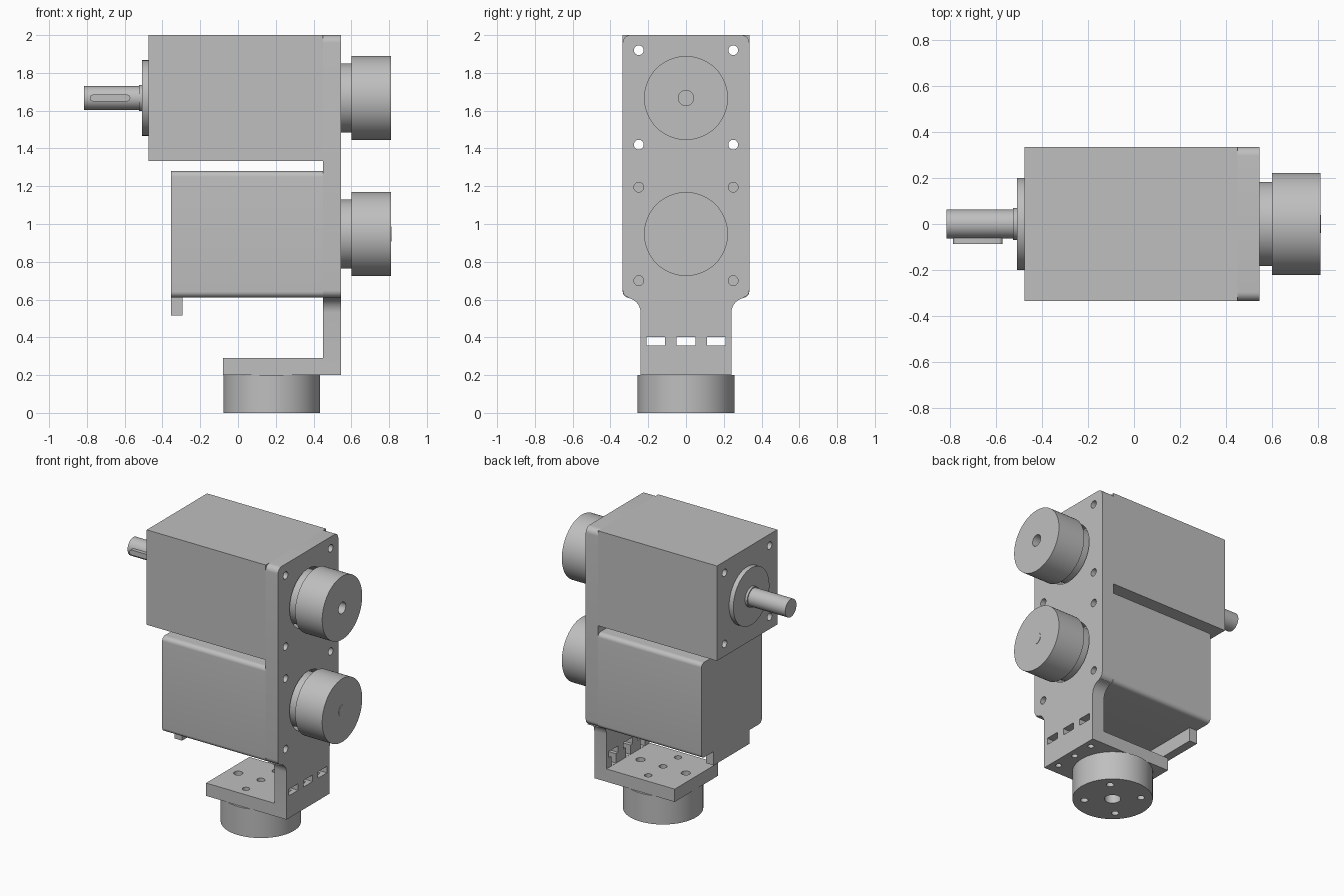
import bpy, bmesh
from math import pi, cos, sin, radians
from mathutils import Matrix

cube = bpy.data.objects.get("Cube")
if cube:
    bpy.data.objects.remove(cube)

grey = bpy.data.materials.new("light grey metal")
grey.use_nodes = True
colour = (0.52, 0.52, 0.52, 1)
grey.diffuse_color = colour
grey.node_tree.nodes["Principled BSDF"].inputs["Base Color"].default_value = colour

UPPER, LOWER = 1.667, 0.947      # axis heights
FOOT_X = 0.178                   # axis of the round base


def finish(name, bm):
    bmesh.ops.recalc_face_normals(bm, faces=bm.faces)
    mesh = bpy.data.meshes.new(name)
    bm.to_mesh(mesh)
    bm.free()
    mesh.materials.append(grey)
    ob = bpy.data.objects.new(name, mesh)
    bpy.context.collection.objects.link(ob)
    return ob


def box(name, x, y, z):
    bm = bmesh.new()
    bmesh.ops.create_cube(bm, size=1)
    for v in bm.verts:
        for i, (lo, hi) in enumerate((x, y, z)):
            v.co[i] = lo if v.co[i] < 0 else hi
    return finish(name, bm)


def cylinder(name, axis, span, centre, radius, sides=64):
    """Cylinder along 'X' (centre is y, z) or 'Z' (centre is x, y)."""
    bm = bmesh.new()
    bmesh.ops.create_cone(bm, cap_ends=True, segments=sides, radius1=radius,
                          radius2=radius, depth=span[1] - span[0])
    mid = sum(span) / 2
    if axis == 'X':
        m = Matrix.Translation((mid, *centre)) @ Matrix.Rotation(pi / 2, 4, 'Y')
    else:
        m = Matrix.Translation((*centre, mid))
    bm.transform(m)
    return finish(name, bm)


def extrude(name, points, direction):
    bm = bmesh.new()
    face = bm.faces.new([bm.verts.new(p) for p in points])
    new = bmesh.ops.extrude_face_region(bm, geom=[face])["geom"]
    bmesh.ops.translate(bm, vec=direction,
                        verts=[g for g in new if isinstance(g, bmesh.types.BMVert)])
    return finish(name, bm)


def arc(cx, cy, r, start, end, steps=8):
    angles = [radians(start + (end - start) * i / steps) for i in range(steps + 1)]
    return [(cx + r * cos(a), cy + r * sin(a)) for a in angles]


def cut(ob, cutters):
    for c in cutters:
        mod = ob.modifiers.new("cut", 'BOOLEAN')
        mod.operation = 'DIFFERENCE'
        mod.solver = 'EXACT'
        mod.object = c
    bpy.context.view_layer.update()
    result = bpy.data.meshes.new_from_object(
        ob.evaluated_get(bpy.context.evaluated_depsgraph_get()))
    ob.modifiers.clear()
    ob.data = result
    for c in cutters:
        bpy.data.objects.remove(c)


def screw_holes(span, heights):
    return [cylinder("cutter", 'X', span, (y, z), 0.026, 24)
            for y in (-0.25, 0.25) for z in heights]


# Upright plate: rounded head with a narrower neck
half = (arc(0.295, 1.96, 0.04, 90, 0) + arc(0.295, 0.65, 0.04, 0, -90)
        + arc(0.32, 0.53, 0.08, 90, 180) + [(0.24, 0.2)])
outline = half + [(-y, z) for y, z in reversed(half)]
plate = extrude("upright_plate", [(0.45, y, z) for y, z in outline], (0.095, 0, 0))
cutters = screw_holes((0.4, 0.6), (1.92, 1.42, 1.195, 0.70))
cutters += [cylinder("cutter", 'X', (0.4, 0.6), (0, z), 0.205) for z in (UPPER, LOWER)]
for y in (-0.16, 0, 0.16):
    # Nut slot, its narrow channel and the screw hole from below
    cutters += [box("cutter", (0.4, 0.6), (y - 0.05, y + 0.05), (0.357, 0.403)),
                box("cutter", (0.4, 0.51), (y - 0.025, y + 0.025), (0.291, 0.38)),
                cylinder("cutter", 'Z', (0.15, 0.37), (0.493, y), 0.02, 20)]
cut(plate, cutters)

# Horizontal foot with mounting holes
foot = box("bracket_foot", (-0.08, 0.45), (-0.24, 0.24), (0.2, 0.29))
spots = [(0, 0, 0.026), (0.176, 0, 0.03), (-0.176, 0, 0.03),
         (0, 0.165, 0.024), (0, -0.165, 0.024)]
cut(foot, [cylinder("cutter", 'Z', (0.15, 0.35), (FOOT_X + x, y), r, 24)
           for x, y, r in spots])

# Round base with a centre bore and four screw holes
base = cylinder("round_base", 'Z', (0, 0.2), (FOOT_X, 0), 0.256, 96)
cut(base, [cylinder("cutter", 'Z', (-0.1, 0.15), (FOOT_X, 0), 0.052, 32)]
    + [cylinder("cutter", 'Z', (-0.1, 0.12), (FOOT_X + x, y), 0.024, 24)
       for x in (-0.128, 0.128) for y in (-0.128, 0.128)])

# Upper motor housing
upper = box("upper_motor", (-0.475, 0.45), (-0.335, 0.335), (1.333, 2))
cut(upper, screw_holes((-0.6, 0.6), (1.92, 1.42)))
flange = cylinder("upper_flange", 'X', (-0.508, -0.475), (0, UPPER), 0.2, 96)
collar = cylinder("shaft_collar", 'X', (-0.525, -0.508), (0, UPPER), 0.07)
shaft = cylinder("output_shaft", 'X', (-0.815, -0.5), (0, UPPER), 0.0625)

# Rounded key on the front of the shaft
slot = (arc(-0.588, UPPER, 0.018, -90, 90) + arc(-0.767, UPPER, 0.018, 90, 270))
key = extrude("shaft_key", [(x, -0.04, z) for x, z in slot], (0, -0.046, 0))

# Lower motor housing with rounded long edges
r = 0.03
section = []
for y, z, start in ((0.335 - r, 1.28 - r, 0), (r - 0.335, 1.28 - r, 90),
                    (r - 0.335, 0.612 + r, 180), (0.335 - r, 0.612 + r, 270)):
    section += arc(y, z, r, start, start + 90)
lower = extrude("lower_motor", [(-0.355, y, z) for y, z in section], (0.805, 0, 0))
box("lower_connector", (-0.355, -0.295), (-0.2, 0.2), (0.515, 0.62))

# Pulleys: hub and drum on each axis
parts = [plate, foot, base, upper, flange, collar, shaft, key, lower]
for label, z in (("upper", UPPER), ("lower", LOWER)):
    hub = cylinder(label + "_pulley_hub", 'X', (0.45, 0.6), (0, z), 0.183, 96)
    drum = cylinder(label + "_pulley_drum", 'X', (0.6, 0.81), (0, z), 0.222, 96)
    if label == "upper":
        cut(drum, [cylinder("cutter", 'X', (0.62, 0.9), (0, z), 0.04, 32)])
    else:
        parts.append(cylinder("lower_shaft_end", 'X', (0.75, 0.812), (0, z), 0.04, 32))
    parts += [hub, drum]

bpy.ops.object.select_all(action='DESELECT')
for ob in parts:
    ob.select_set(True)
bpy.context.view_layer.objects.active = plate
bpy.ops.object.shade_smooth_by_angle(angle=radians(30))
